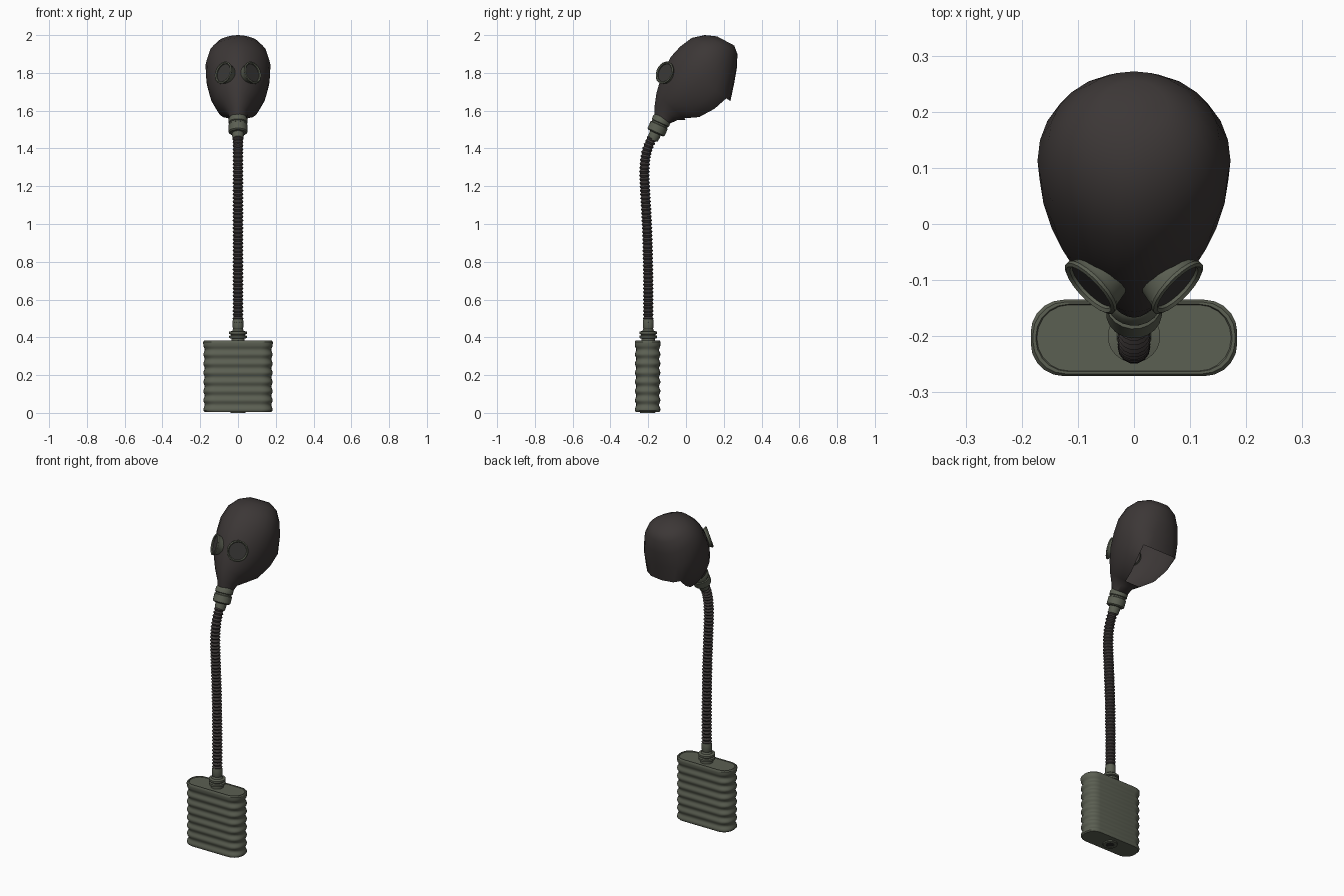
import bpy, bmesh, math
from mathutils import Vector

cube = bpy.data.objects.get("Cube")
if cube:
    bpy.data.objects.remove(cube, do_unlink=True)


def material(name, rgb):
    m = bpy.data.materials.new(name)
    m.use_nodes = True
    m.diffuse_color = (*rgb, 1)
    bsdf = m.node_tree.nodes["Principled BSDF"]
    bsdf.inputs["Base Color"].default_value = (*rgb, 1)
    bsdf.inputs["Roughness"].default_value = 0.7
    return m


RUBBER = material("dark rubber", (0.045, 0.038, 0.037))
METAL = material("olive metal", (0.105, 0.115, 0.085))
LENS = material("smoked lens", (0.04, 0.038, 0.036))
HOLE = material("dark hole", (0.02, 0.02, 0.018))


def loft(name, rings, mat, cap_start=True, cap_end=True, skip=None, angle=35):
    """Skin a list of equal-length point rings; skip(ring, segment) leaves gaps."""
    bm = bmesh.new()
    rows = [[bm.verts.new(p) for p in ring] for ring in rings]
    n = len(rows[0])
    for i in range(len(rows) - 1):
        for j in range(n):
            if skip and skip(i, j):
                continue
            k = (j + 1) % n
            bm.faces.new((rows[i][j], rows[i][k], rows[i + 1][k], rows[i + 1][j]))
    if cap_start:
        bm.faces.new(rows[0][::-1])
    if cap_end:
        bm.faces.new(rows[-1])
    loose = [v for v in bm.verts if not v.link_faces]
    bmesh.ops.delete(bm, geom=loose, context="VERTS")
    bmesh.ops.recalc_face_normals(bm, faces=bm.faces)
    mesh = bpy.data.meshes.new(name)
    bm.to_mesh(mesh)
    bm.free()
    mesh.materials.append(mat)
    ob = bpy.data.objects.new(name, mesh)
    bpy.context.collection.objects.link(ob)
    bpy.ops.object.select_all(action="DESELECT")
    ob.select_set(True)
    bpy.context.view_layer.objects.active = ob
    bpy.ops.object.shade_smooth_by_angle(angle=math.radians(angle))
    return ob


def lathe(name, profile, origin, axis, mat, sides=20, **kw):
    """Turn (radius, distance) pairs around an axis."""
    axis = Vector(axis).normalized()
    u = axis.orthogonal().normalized()
    v = axis.cross(u)
    turn = [2 * math.pi * j / sides for j in range(sides)]
    rings = [[Vector(origin) + axis * d + r * (math.cos(a) * u + math.sin(a) * v)
              for a in turn] for r, d in profile]
    return loft(name, rings, mat, **kw)


# Mask: slanted sections from muzzle to crown
# (front y, front z, back y, back z, half width, lower-half squareness)
SECTIONS = [
    (-0.165, 1.555, -0.09, 1.53, 0.042, 1.0),
    (-0.167, 1.62, -0.045, 1.55, 0.052, 0.9),
    (-0.157, 1.69, 0.0, 1.55, 0.085, 0.75),
    (-0.14, 1.75, 0.085, 1.553, 0.122, 0.6),
    (-0.115, 1.82, 0.17, 1.595, 0.152, 0.55),
    (-0.08, 1.885, 0.235, 1.65, 0.168, 0.6),
    (-0.03, 1.94, 0.255, 1.745, 0.172, 0.75),
    (0.03, 1.985, 0.27, 1.83, 0.152, 0.9),
    (0.1, 2.0, 0.272, 1.9, 0.115, 1.0),
    (0.165, 1.993, 0.255, 1.945, 0.06, 1.0),
]
SEG = 24


def mask_ring(yf, zf, yb, zb, w, square):
    ring = []
    for j in range(SEG):
        a = 2 * math.pi * j / SEG
        s = (1 - math.cos(a)) / 2
        power = 1.15 if s < 0.5 else square
        x = math.copysign(w * abs(math.sin(a)) ** power, math.sin(a))
        if j == SEG // 2:
            x = 0
        ring.append((x, yf + (yb - yf) * s, zf + (zb - zf) * s))
    return ring


def neck_opening(i, j):
    return 2 <= i <= 4 and abs(j + 0.5 - SEG / 2) < 2


loft("mask", [mask_ring(*s) for s in SECTIONS], RUBBER, skip=neck_opening, angle=60)

# Eyepieces
for side, label in ((1, "left"), (-1, "right")):
    axis = Vector((side * 0.68, -0.66, 0.3))
    centre = Vector((side * 0.075, -0.111, 1.8))
    lathe(label + "_eye_rim",
          [(0.05, -0.035), (0.055, -0.008), (0.061, 0), (0.061, 0.006), (0.055, 0.009),
           (0.05, 0.004), (0.05, -0.004)],
          centre, axis, METAL, cap_start=False, cap_end=False)
    lathe(label + "_eye_lens", [(0.051, -0.006), (0.051, -0.002)], centre, axis, LENS)

# Muzzle coupling
lathe("muzzle_coupling",
      [(0.042, -0.01), (0.047, 0), (0.05, 0.006), (0.05, 0.026), (0.045, 0.03),
       (0.045, 0.037), (0.05, 0.04), (0.05, 0.08), (0.043, 0.086), (0.031, 0.087),
       (0.031, 0.103), (0.028, 0.125)],
      (0, -0.125, 1.56), (0, -0.42, -0.91), METAL)

# Corrugated hose swept along a smooth path in the middle plane
PATH = [Vector((0, y, z)) for y, z in (
    (-0.155, 1.52), (-0.178, 1.46), (-0.209, 1.38), (-0.22, 1.28), (-0.215, 1.15),
    (-0.205, 0.95), (-0.2, 0.7), (-0.2, 0.47), (-0.2, 0.3))]


def along(t):
    """Catmull-Rom point for t in 0..1 over the inner path points."""
    f = t * (len(PATH) - 3)
    i = min(int(f), len(PATH) - 4)
    f -= i
    a, b, c, d = PATH[i:i + 4]
    return 0.5 * (2 * b + (c - a) * f + (2 * a - 5 * b + 4 * c - d) * f ** 2
                  + (3 * b - a - 3 * c + d) * f ** 3)


fine = [along(k / 400) for k in range(401)]
dist = [0]
for p, q in zip(fine, fine[1:]):
    dist.append(dist[-1] + (q - p).length)
RIBS, SIDES = 50, 14
hose, k = [], 0
for n in range(RIBS * 4 + 1):
    target = dist[-1] * n / (RIBS * 4)
    while k < 399 and dist[k + 1] < target:
        k += 1
    tangent = (fine[k + 1] - fine[k]).normalized()
    p = fine[k] + tangent * (target - dist[k])
    across = tangent.cross(Vector((1, 0, 0)))
    r = 0.0255 - 0.0035 * math.cos(2 * math.pi * n / 4)
    hose.append([p + r * (Vector((math.cos(a), 0, 0)) + math.sin(a) * across)
                 for a in (2 * math.pi * j / SIDES for j in range(SIDES))])
loft("hose", hose, RUBBER)

# Canister: rounded slab with horizontal ribs
CY = -0.203


def slab(hx, hy, z, corner=0.058, steps=5):
    ring = []
    for q, (sx, sy) in enumerate(((1, 1), (-1, 1), (-1, -1), (1, -1))):
        for s in range(steps + 1):
            a = math.pi / 2 * (q + s / steps)
            ring.append((sx * (hx - corner) + corner * math.cos(a),
                         CY + sy * (hy - corner) + corner * math.sin(a), z))
    return ring


walls = [slab(0.17, 0.06, 0.006), slab(0.178, 0.064, 0.006), slab(0.183, 0.067, 0.012)]
for n in range(57):
    z = 0.018 + 0.34 * n / 56
    bulge = 0.0035 * math.cos(2 * math.pi * n / 8)
    walls.append(slab(0.18 + bulge, 0.064 + bulge, z))
walls += [slab(0.184, 0.068, 0.366), slab(0.184, 0.068, 0.376), slab(0.18, 0.064, 0.382),
          slab(0.175, 0.06, 0.382), slab(0.173, 0.059, 0.378)]
loft("canister", walls, METAL)

# Outlet on top of the canister
lathe("canister_neck",
      [(0.036, 0.37), (0.036, 0.393), (0.047, 0.396), (0.047, 0.408), (0.038, 0.411),
       (0.038, 0.415), (0.047, 0.418), (0.047, 0.43), (0.031, 0.434), (0.026, 0.445),
       (0.029, 0.455), (0.029, 0.485), (0.026, 0.498)],
      (0, -0.2, 0), (0, 0, 1), METAL)

# Inlet under the canister
lathe("inlet_rim", [(0.024, 0.008), (0.024, 0), (0.04, 0), (0.042, 0.008)],
      (0, CY, 0), (0, 0, 1), METAL, cap_start=False, cap_end=False)
lathe("inlet_hole", [(0.025, 0.003), (0.025, 0.006)], (0, CY, 0), (0, 0, 1), HOLE)
